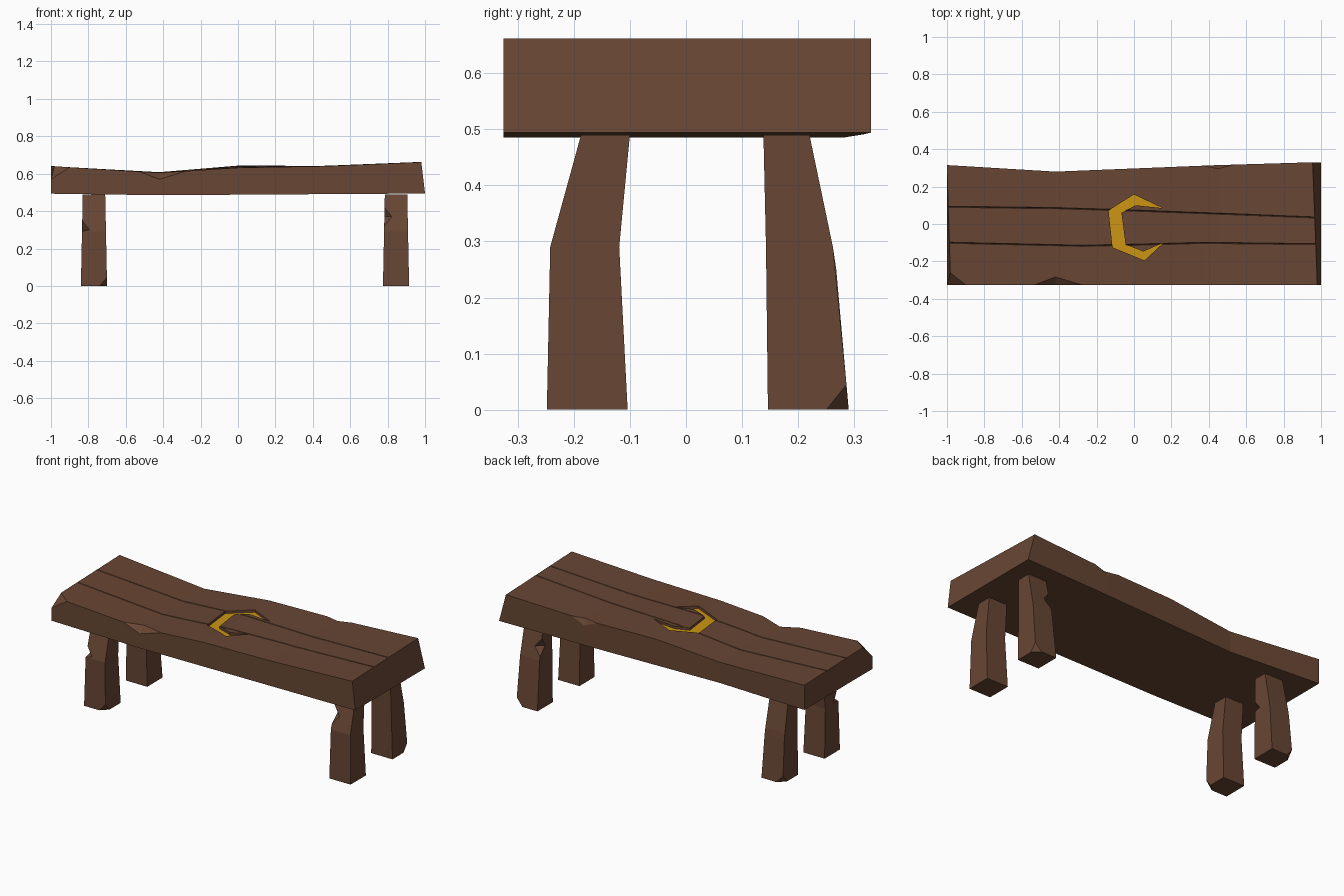
import bpy, bmesh

if "Cube" in bpy.data.objects:
    bpy.data.objects.remove(bpy.data.objects["Cube"])


def material(name, rgb):
    m = bpy.data.materials.new(name)
    m.diffuse_color = (*rgb, 1)
    m.use_nodes = True
    m.node_tree.nodes["Principled BSDF"].inputs["Base Color"].default_value = m.diffuse_color
    return m


wood = material("brown wood", (0.138, 0.061, 0.034))
gold = material("gold inlay", (0.61, 0.305, 0.007))


def make(name, bm, mats):
    bmesh.ops.remove_doubles(bm, verts=bm.verts, dist=0.0003)
    bmesh.ops.recalc_face_normals(bm, faces=bm.faces)
    me = bpy.data.meshes.new(name)
    bm.to_mesh(me)
    bm.free()
    for m in mats:
        me.materials.append(m)
    ob = bpy.data.objects.new(name, me)
    bpy.context.collection.objects.link(ob)
    return ob


def loft(rings):
    """Skin closed rings of equal length; coincident points are merged later."""
    bm = bmesh.new()
    rows = [[bm.verts.new(p) for p in r] for r in rings]
    n = len(rows[0])
    for a, b in zip(rows, rows[1:]):
        for i in range(n):
            j = (i + 1) % n
            bm.faces.new((a[i], a[j], b[j], b[i]))
    bm.faces.new(rows[0])
    bm.faces.new(rows[-1])
    return bm


def interp(keys, x):
    for (x0, v0), (x1, v1) in zip(keys, keys[1:]):
        if x <= x1:
            return v0 + (v1 - v0) * (x - x0) / (x1 - x0)
    return keys[-1][1]


# Seat slab: cross-sections along x with edge chips and two plank seams
back_y = [(-1, .315), (-.42, .28), (.45, .315), (1, .33)]
front_z = [(-1, .64), (-.42, .605), (0, .632), (.45, .64), (1, .662)]
back_z = [(-1, .64), (-.42, .608), (0, .643), (.45, .642), (1, .662)]
bottom_z = [(-1, .493), (-.42, .485), (1, .494)]
seam_back = [(-1, .092), (-.42, .085), (0, .072), (1, .035)]
seam_front = [(-1, -.10), (-.2, -.118), (.3, -.10), (1, -.108)]
front_chip = {-1: (.065, .07), -.42: (.042, .035)}
back_chip = {.45: (.02, .035)}
end_inset = {-1: (.02, 0), 1: (-.02, -.045)}      # top corners lean inward


def top_z(x, y):
    yf, yb = -.325, interp(back_y, x)
    t = (y - yf) / (yb - yf)
    return interp(front_z, x) * (1 - t) + interp(back_z, x) * t


def section(x):
    yf, yb, zb = -.325, interp(back_y, x), interp(bottom_z, x)
    fy, fz = front_chip.get(x, (0, 0))
    by, bz = back_chip.get(x, (0, 0))
    inset_f, inset_b = end_inset.get(x, (0, 0))

    def top(y, drop=0):
        t = (y - yf) / (yb - yf)
        return (x + inset_f * (1 - t) + inset_b * t, y, top_z(x, y) - drop)

    side = (x if fz else x + inset_f, yf, top_z(x, yf) - fz)
    pts = [(x, yf, zb), side, top(yf + fy)]
    depth = 0 if abs(x) == 1 else .012
    for seam in (seam_front, seam_back):
        y = interp(seam, x)
        pts += [top(y - .003), top(y, depth), top(y + .003)]
    pts += [top(yb - by), (x + inset_b, yb, top_z(x, yb) - bz), (x, yb, zb)]
    return pts


stations = (-1, -.9, -.53, -.42, -.28, 0, .37, .45, .53, 1)
seat = make("seat", loft([section(x) for x in stations]), [wood, gold])

# Crescent inlay: recess cut into the seat, with a gold floor
outer = [(.153, .085), (0, .158), (-.136, .072), (-.115, -.125), (.056, -.195), (.158, -.10)]
inner = [(.153, .085), (.008, .10), (-.067, .06), (-.045, -.11), (.05, -.147), (.158, -.10)]
bm = bmesh.new()


def layer(pts, up):
    return [bm.verts.new((x, y, .72 if up else top_z(x, y) - .014)) for x, y in pts]


o0, o1 = layer(outer, False), layer(outer, True)
i0, i1 = layer(inner[1:-1], False), layer(inner[1:-1], True)
i0, i1 = [o0[0]] + i0 + [o0[-1]], [o1[0]] + i1 + [o1[-1]]
for k in range(5):
    for a, b, index in ((o0, i0, 1), (o1, i1, 0), (o0, o1, 0), (i0, i1, 0)):
        ring = list(dict.fromkeys((a[k], a[k + 1], b[k + 1], b[k])))
        bm.faces.new(ring).material_index = index
cutter = make("crescent_cutter", bm, [wood, gold])
cutter.hide_render = True
cutter.hide_set(True)
cutter.display_type = 'WIRE'
cut = seat.modifiers.new("crescent recess", 'BOOLEAN')
cut.operation, cut.solver, cut.object = 'DIFFERENCE', 'EXACT', cutter


# Legs: four-sided tapering posts with chipped corners
def leg(name, cx, lean, chips, foot):
    """lean: (z, y0, y1) keys; chips: {corner: z}; foot: corner chipped at the floor."""
    zs = {0, .045, .49, .29}
    for z in chips.values():
        zs |= {z - .05, z, z + .05}
    rings = []
    for z in sorted(zs):
        y0 = interp([(k[0], k[1]) for k in lean], z)
        y1 = interp([(k[0], k[2]) for k in lean], z)
        h = .07 - .01 * z / .49
        corners = [(cx - h, y0), (cx + h, y0), (cx + h, y1), (cx - h, y1)]
        ring = []
        for c, (x, y) in enumerate(corners):
            d = .04 if chips.get(c) == z or (z == 0 and c == foot) else 0
            sx, sy = (1 if c in (0, 3) else -1), (1 if c < 2 else -1)
            pair = [(x, y + sy * d, z), (x + sx * d, y, z)]
            ring += pair if c in (0, 2) else pair[::-1]
        rings.append(ring)
    make(name, loft(rings), [wood])


front_lean = [(0, -.248, -.104), (.29, -.242, -.119), (.49, -.187, -.10)]
back_lean = [(0, .146, .29), (.27, .143, .266), (.49, .138, .22)]
leg("front_left_leg", -.77, front_lean, {0: .3}, 1)
leg("front_right_leg", .845, front_lean, {0: .37}, None)
leg("back_left_leg", -.77, back_lean, {1: .3}, 3)
leg("back_right_leg", .845, back_lean, {3: .36}, 2)
